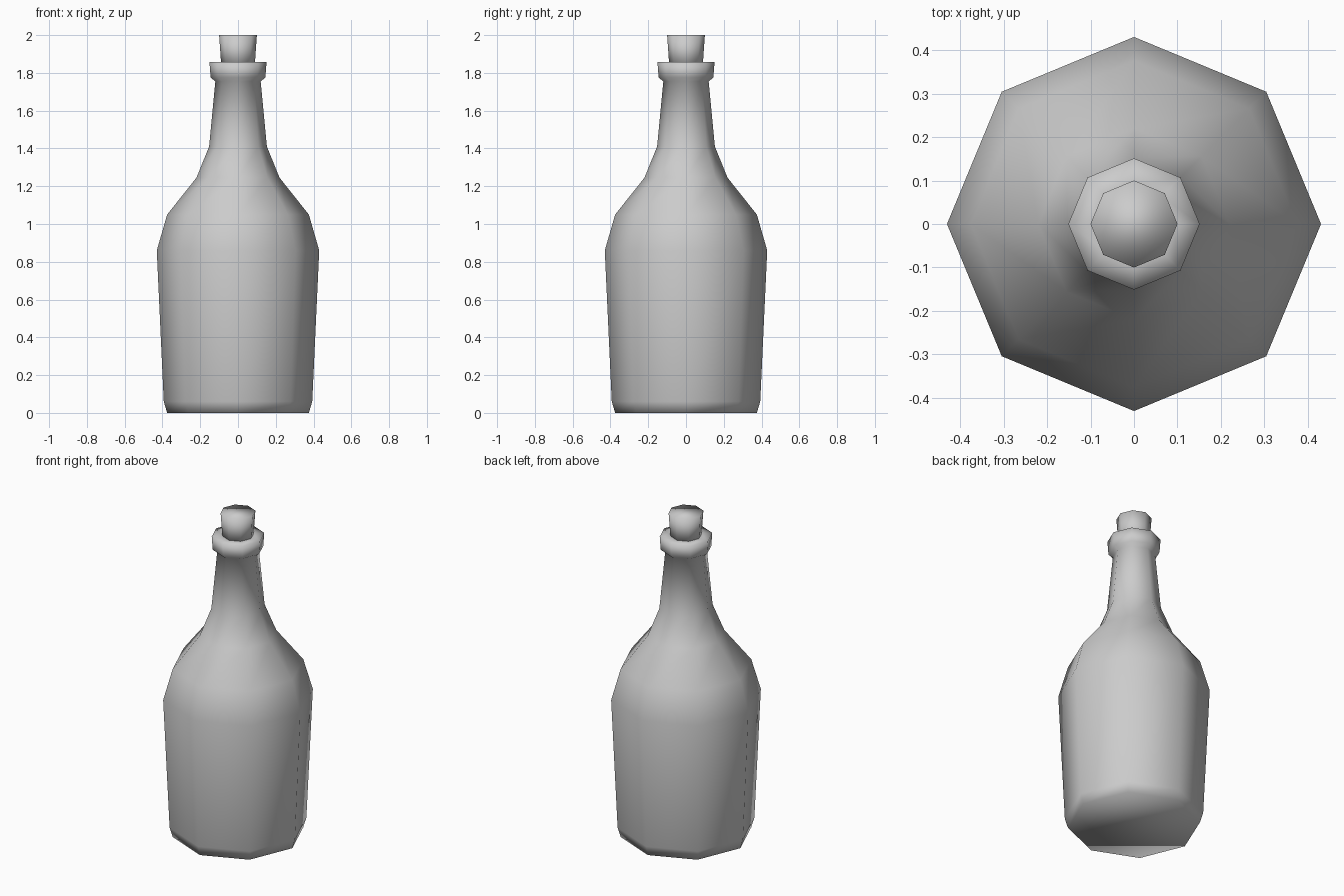
import bpy, bmesh
from math import cos, sin, pi

if "Cube" in bpy.data.objects:
    bpy.data.objects.remove(bpy.data.objects["Cube"])

SIDES = 8


def lathe(name, profile):
    """Revolve (radius, z) points into an eight-sided, capped, smooth body."""
    bm = bmesh.new()
    rings = [[bm.verts.new((r * cos(2 * pi * i / SIDES), r * sin(2 * pi * i / SIDES), z))
              for i in range(SIDES)] for r, z in profile]
    for low, high in zip(rings, rings[1:]):
        for i in range(SIDES):
            j = (i + 1) % SIDES
            bm.faces.new((low[i], low[j], high[j], high[i]))
    bm.faces.new(rings[0][::-1])
    bm.faces.new(rings[-1])
    for f in bm.faces:
        f.smooth = True
    mesh = bpy.data.meshes.new(name)
    bm.to_mesh(mesh)
    bm.free()
    obj = bpy.data.objects.new(name, mesh)
    bpy.context.collection.objects.link(obj)
    return obj


# Bottle: base bevel, body, shoulder, neck, rolled lip
lathe("bottle", [
    (0.375, 0.0), (0.393, 0.06), (0.43, 0.86), (0.375, 1.05),
    (0.22, 1.245), (0.153, 1.41), (0.12, 1.755), (0.145, 1.775),
    (0.151, 1.857), (0.09, 1.857),
])

# Cork stopper, slightly wider at the top
lathe("cork", [(0.088, 1.83), (0.1, 2.0)])
